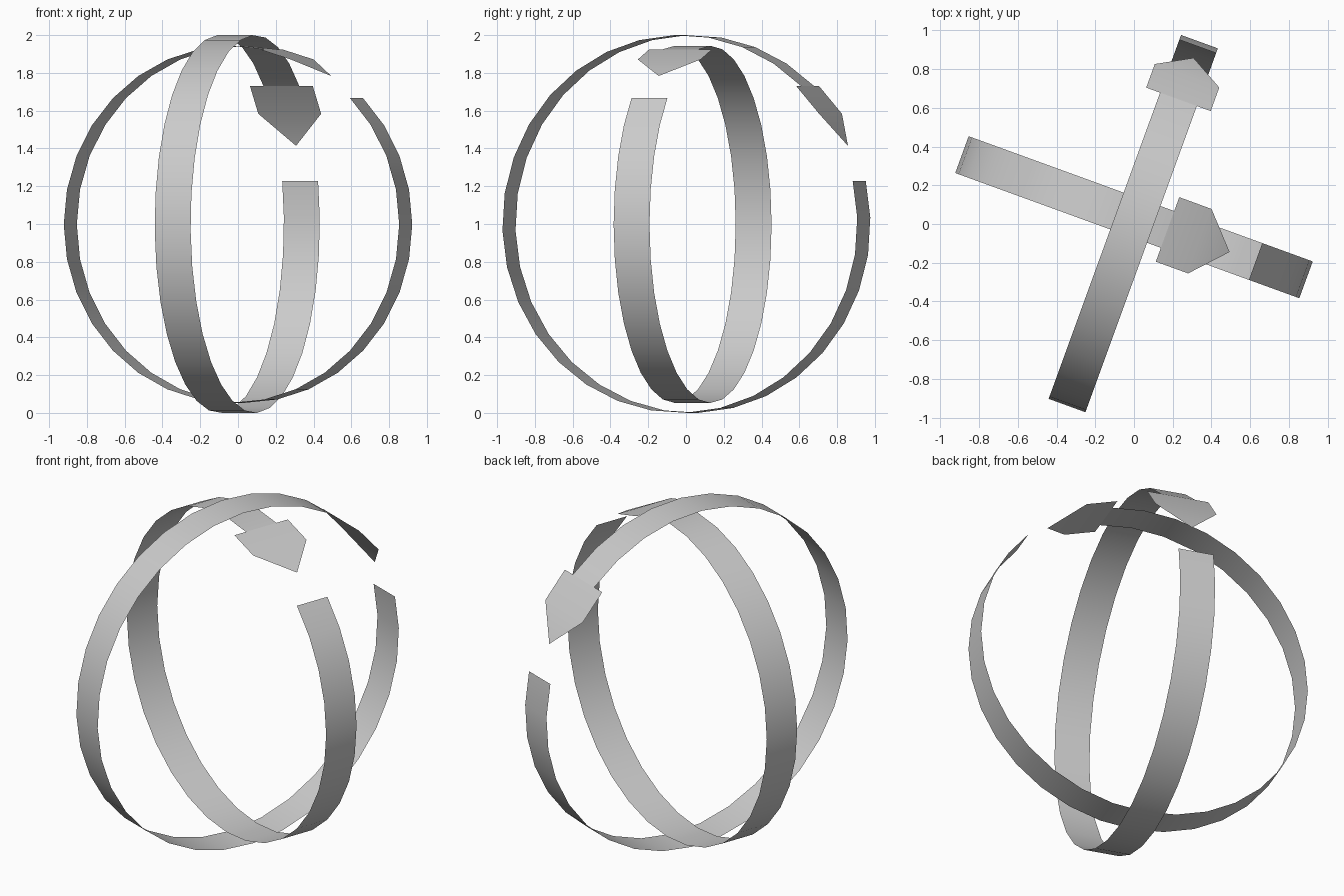
import bpy, bmesh
from math import sin, cos, radians
from mathutils import Vector

if "Cube" in bpy.data.objects:
    bpy.data.objects.remove(bpy.data.objects["Cube"])

STEP = 11.25  # 32-sided circle


def band(name, stations, radius, heading, centre):
    """Paper-thin band on an upright circle; stations are (angle, half width)."""
    along = Vector((cos(radians(heading)), sin(radians(heading)), 0))
    side = Vector((-along.y, along.x, 0))
    bm = bmesh.new()
    rows = []
    for angle, half in stations:
        a = radians(angle)
        p = Vector(centre) + along * radius * cos(a) + Vector((0, 0, radius * sin(a)))
        offsets = (-half, half) if half else (0,)
        rows.append([bm.verts.new(p + side * o) for o in offsets])
    for r0, r1 in zip(rows, rows[1:]):
        bm.faces.new([r0[0], r0[1]] + r1[::-1])
    # Point the surface away from the circle centre
    bm.normal_update()
    for f in bm.faces:
        f.smooth = True
        if f.normal.dot(f.calc_center_median() - Vector(centre)) < 0:
            f.normal_flip()
    mesh = bpy.data.meshes.new(name)
    bm.to_mesh(mesh)
    bm.free()
    obj = bpy.data.objects.new(name, mesh)
    bpy.context.collection.objects.link(obj)


def ring_arrow(name, radius, heading, centre, start):
    # Ribbon runs almost all the way round, then meets the wide pointed head
    band(name + "_ribbon", [(start - STEP * i, 0.101) for i in range(30)],
         radius, heading, centre)
    band(name + "_head", [(start + 3 * STEP, 0.177), (start + 2 * STEP, 0.177),
                          (start + STEP, 0)], radius, heading, centre)


# Outer arrow and the slightly smaller one crossing inside it
ring_arrow("outer_arrow", 1.0, 70, (-0.004, 0.002, 1), 13.2)
ring_arrow("inner_arrow", 0.945, -20, (0, 0.035, 0.998), 45)
